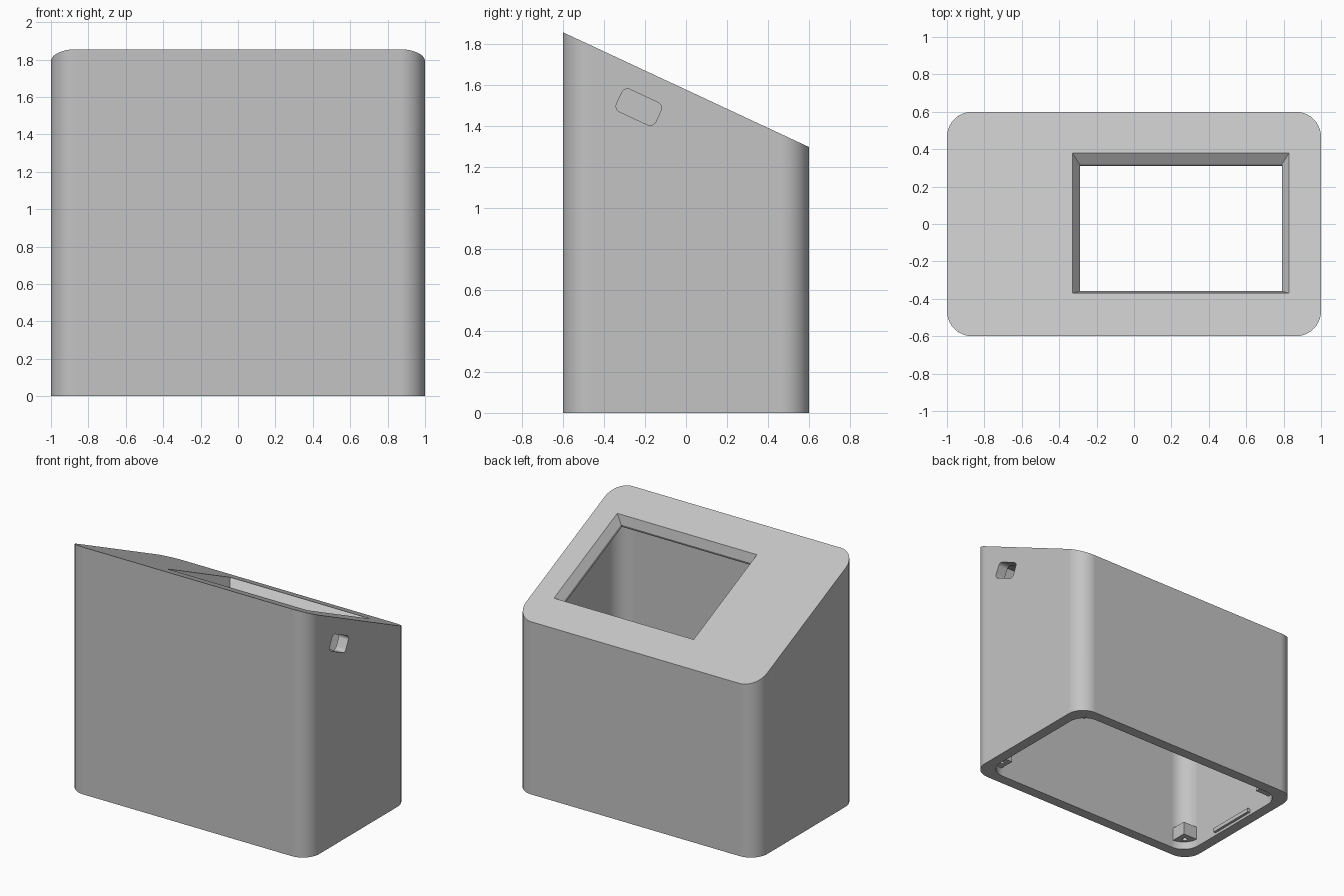
import bpy, bmesh, math
from mathutils import Vector, Matrix

cube = bpy.data.objects.get("Cube")
if cube:
    bpy.data.objects.remove(cube, do_unlink=True)

TILT = math.radians(25)
WALL = 0.08
TOP_Z = 1.575          # height of the sloped top at y = 0

grey = bpy.data.materials.new("light_grey")
grey.use_nodes = True
colour = (0.55, 0.55, 0.55, 1)
grey.diffuse_color = colour
grey.node_tree.nodes["Principled BSDF"].inputs["Base Color"].default_value = colour


def rounded_rect(hx, hy, r, steps=10):
    """Counter-clockwise outline of a rounded rectangle."""
    pts = []
    for i, (sx, sy) in enumerate([(1, 1), (-1, 1), (-1, -1), (1, -1)]):
        for k in range(steps + 1):
            a = math.pi / 2 * (i + k / steps)
            pts.append((sx * (hx - r) + r * math.cos(a), sy * (hy - r) + r * math.sin(a)))
    return pts


def loft(name, loops, matrix=Matrix(), bevel_top=0):
    """Closed solid through a stack of matching loops."""
    bm = bmesh.new()
    rings = [[bm.verts.new(matrix @ Vector(p)) for p in loop] for loop in loops]
    n = len(rings[0])
    for low, high in zip(rings, rings[1:]):
        for i in range(n):
            j = (i + 1) % n
            bm.faces.new((low[i], low[j], high[j], high[i]))
    bm.faces.new(rings[0][::-1])
    top = bm.faces.new(rings[-1])
    if bevel_top:
        bmesh.ops.bevel(bm, geom=list(top.edges), offset=bevel_top, segments=5,
                        profile=0.5, affect='EDGES', clamp_overlap=True)
    bmesh.ops.recalc_face_normals(bm, faces=bm.faces)
    mesh = bpy.data.meshes.new(name)
    bm.to_mesh(mesh)
    bm.free()
    mesh.materials.append(grey)
    obj = bpy.data.objects.new(name, mesh)
    bpy.context.collection.objects.link(obj)
    return obj


def activate(obj):
    bpy.ops.object.select_all(action='DESELECT')
    obj.select_set(True)
    bpy.context.view_layer.objects.active = obj


def cut(obj, cutter):
    """Subtract the cutter, then discard it."""
    cutter.hide_render = True
    activate(obj)
    mod = obj.modifiers.new("cut", 'BOOLEAN')
    mod.operation = 'DIFFERENCE'
    mod.solver = 'EXACT'
    mod.object = cutter
    bpy.ops.object.modifier_apply(modifier=mod.name)
    bpy.data.objects.remove(cutter, do_unlink=True)


def sloped_block(name, outline, bottom, top_z, bevel=0):
    low = [(x, y, bottom) for x, y in outline]
    high = [(x, y, top_z - math.tan(TILT) * y) for x, y in outline]
    return loft(name, [low, high], bevel_top=bevel)


def box(name, x0, x1, y0, y1, z0, z1):
    ring = [(x0, y0), (x1, y0), (x1, y1), (x0, y1)]
    return loft(name, [[(x, y, z) for x, y in ring] for z in (z0, z1)])


# Hollow housing, open underneath
housing = sloped_block("housing", rounded_rect(1, 0.6, 0.135), 0, TOP_Z, 0.035)
cut(housing, sloped_block("cavity", rounded_rect(1 - WALL, 0.6 - WALL, 0.13), -0.1,
                          TOP_Z - WALL / math.cos(TILT)))

# Screen window with a sloping rim
def window_loop(depth, grow):
    hx, hy = 0.58 + grow, 0.414 + grow
    return [(sx * hx, sy * hy, depth) for sx, sy in [(-1, -1), (1, -1), (1, 1), (-1, 1)]]

window_frame = Matrix.Translation((0.25, 0.005, TOP_Z - 0.002)) @ Matrix.Rotation(-TILT, 4, 'X')
cut(housing, loft("window", [window_loop(-0.2, -0.04), window_loop(-0.06, -0.04),
                             window_loop(0.03, 0.02)], window_frame))

# Port in the left wall, parallel to the sloped top
port = [[(x, u, v) for u, v in rounded_rect(0.105, 0.06, 0.03, 6)] for x in (0.85, 1.1)]
cut(housing, loft("port", port, Matrix.Translation((0, -0.23, 1.49)) @ Matrix.Rotation(-TILT, 4, 'X')))

activate(housing)
bpy.ops.object.shade_smooth_by_angle(angle=math.radians(30))
housing.modifiers.new("even_shading", 'WEIGHTED_NORMAL').keep_sharp = True

# Screw bosses in the four corners
for side, sx in (("left", 1), ("right", -1)):
    for end, sy in (("front", -1), ("back", 1)):
        xs = sorted((sx * 0.8, sx * 0.93))
        ys = sorted((sy * 0.4, sy * 0.53))
        boss = box(f"screw_boss_{end}_{side}", *xs, *ys, 0.06, 0.16)
        hole = [(sx * 0.855 + x, sy * 0.455 + y) for x, y in rounded_rect(0.018, 0.018, 0.0179, 4)]
        cut(boss, loft("screw_hole", [[(x, y, z) for x, y in hole] for z in (0.0, 0.13)]))

# Lid catches low on the side walls
for side, sx in (("left", 1), ("right", -1)):
    box(f"lid_catch_{side}", *sorted((sx * 0.9, sx * 0.94)), -0.19, 0.19, 0.02, 0.05)
